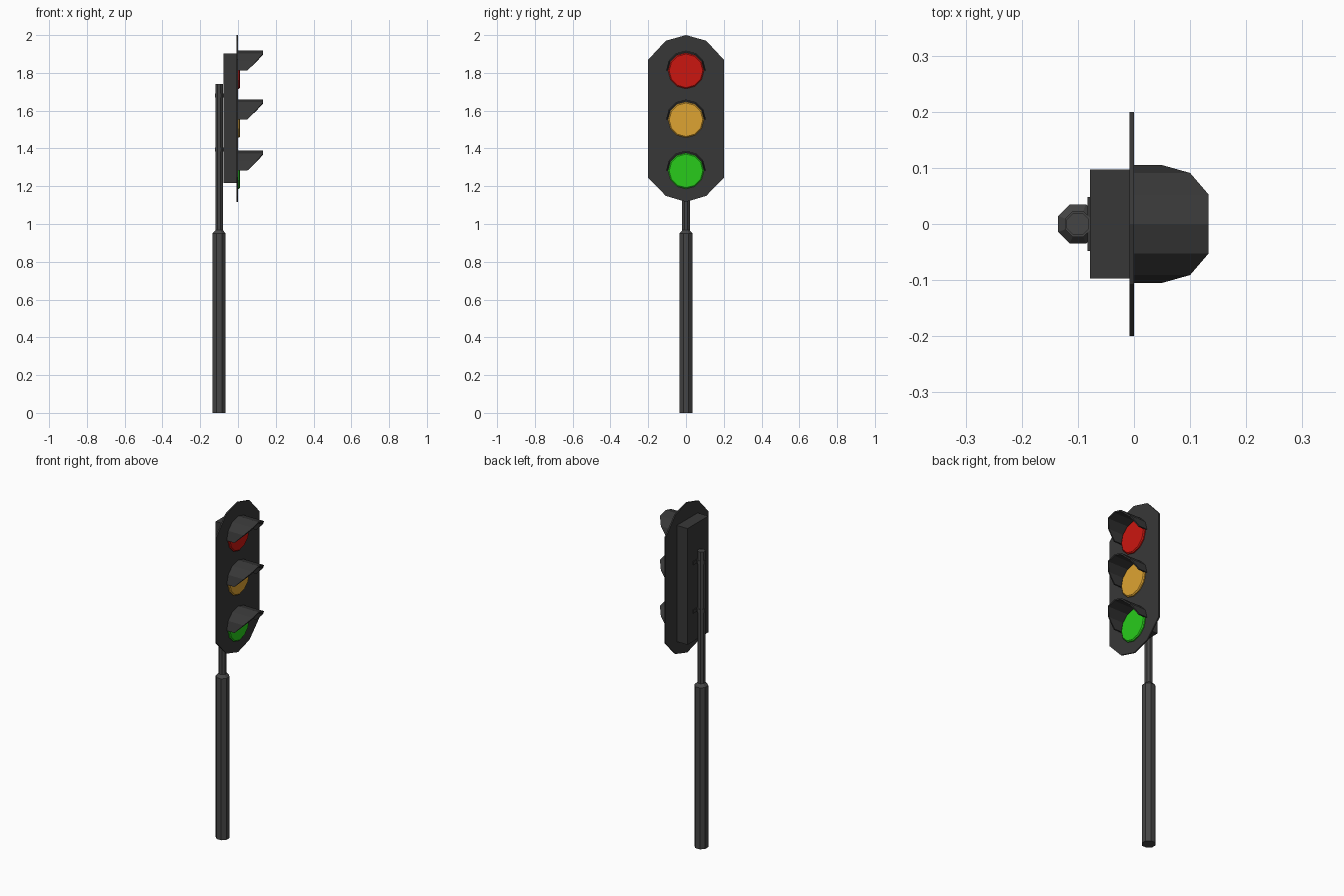
import bpy, bmesh, math

if "Cube" in bpy.data.objects:
    bpy.data.objects.remove(bpy.data.objects["Cube"])

PX = -0.1  # pole axis


def material(name, rgb):
    m = bpy.data.materials.new(name)
    m.diffuse_color = (*rgb, 1)
    m.use_nodes = True
    m.node_tree.nodes["Principled BSDF"].inputs["Base Color"].default_value = m.diffuse_color
    return m


def add(name, verts, faces, mat):
    me = bpy.data.meshes.new(name)
    me.from_pydata(verts, [], faces)
    bm = bmesh.new()
    bm.from_mesh(me)
    bmesh.ops.recalc_face_normals(bm, faces=bm.faces)
    bm.to_mesh(me)
    bm.free()
    me.materials.append(mat)
    ob = bpy.data.objects.new(name, me)
    bpy.context.collection.objects.link(ob)
    return ob


def loft(name, rings, mat):
    """Skin a stack of equal-length closed rings and cap both ends."""
    n, k = len(rings[0]), len(rings)
    faces = [(r*n + i, r*n + (i+1) % n, (r+1)*n + (i+1) % n, (r+1)*n + i)
             for r in range(k-1) for i in range(n)]
    faces += [tuple(range(n)), tuple(range((k-1)*n, k*n))]
    return add(name, [v for ring in rings for v in ring], faces, mat)


def octagon(apothem, z):
    r = apothem / math.cos(math.pi/8)
    return [(PX + r*math.cos((i+.5)*math.pi/4), r*math.sin((i+.5)*math.pi/4), z)
            for i in range(8)]


def disc(r, x, zc):
    return [(x, r*math.cos(i*math.pi/6), zc + r*math.sin(i*math.pi/6)) for i in range(12)]


def box(name, x0, x1, hy, z0, z1, mat):
    return loft(name, [[(x, -hy, z0), (x, hy, z0), (x, hy, z1), (x, -hy, z1)]
                       for x in (x0, x1)], mat)


def visor(name, zc, mat):
    # half tube whose front edge slopes back toward the sides
    reach = [0.05, 0.10, 0.133, 0.133, 0.133, 0.10, 0.05]
    sections = []
    for i, x in enumerate(reach):
        a = i*math.pi/6
        sections.append([(px, r*math.cos(a), zc + r*math.sin(a))
                         for px, r in ((-0.004, 0.105), (x, 0.105), (x, 0.097), (-0.004, 0.097))])
    return loft(name, sections, mat)


dark = material("dark_grey", (0.039, 0.039, 0.039))
pole_grey = material("pole_grey", (0.06, 0.06, 0.06))

# Stepped octagonal pole
loft("pole", [octagon(a, z) for a, z in
              ((0.035, 0), (0.035, 0.95), (0.02, 0.967), (0.02, 1.742))], pole_grey)

# Clamps joining the pole to the housing
for i, z in enumerate((1.395, 1.68)):
    loft(f"clamp_band_{i}", [octagon(0.023, z-0.01), octagon(0.023, z+0.01)], pole_grey)
    box(f"clamp_plate_{i}", -0.083, -0.077, 0.048, z-0.01, z+0.01, dark)

# Housing and angular backing plate
box("housing", -0.078, -0.004, 0.097, 1.218, 1.902, dark)
half = [(0.107, 1.149), (0.2, 1.245), (0.2, 1.87), (0.107, 1.97)]
outline = [(0, 1.117)] + half + [(0, 2.0)] + [(-y, z) for y, z in reversed(half)]
loft("backing_plate", [[(x, y, z) for y, z in outline] for x in (-0.008, 0)], dark)

# Lamps with visors
for name, zc, rgb in (("red", 1.811, (0.60, 0.008, 0.005)),
                      ("amber", 1.552, (0.73, 0.37, 0.032)),
                      ("green", 1.281, (0.021, 0.60, 0.011))):
    loft(f"{name}_lens", [disc(0.095, -0.002, zc), disc(0.095, 0.006, zc), disc(0.089, 0.011, zc)],
         material(f"{name}_light", rgb))
    visor(f"{name}_visor", zc + 0.002, dark)
